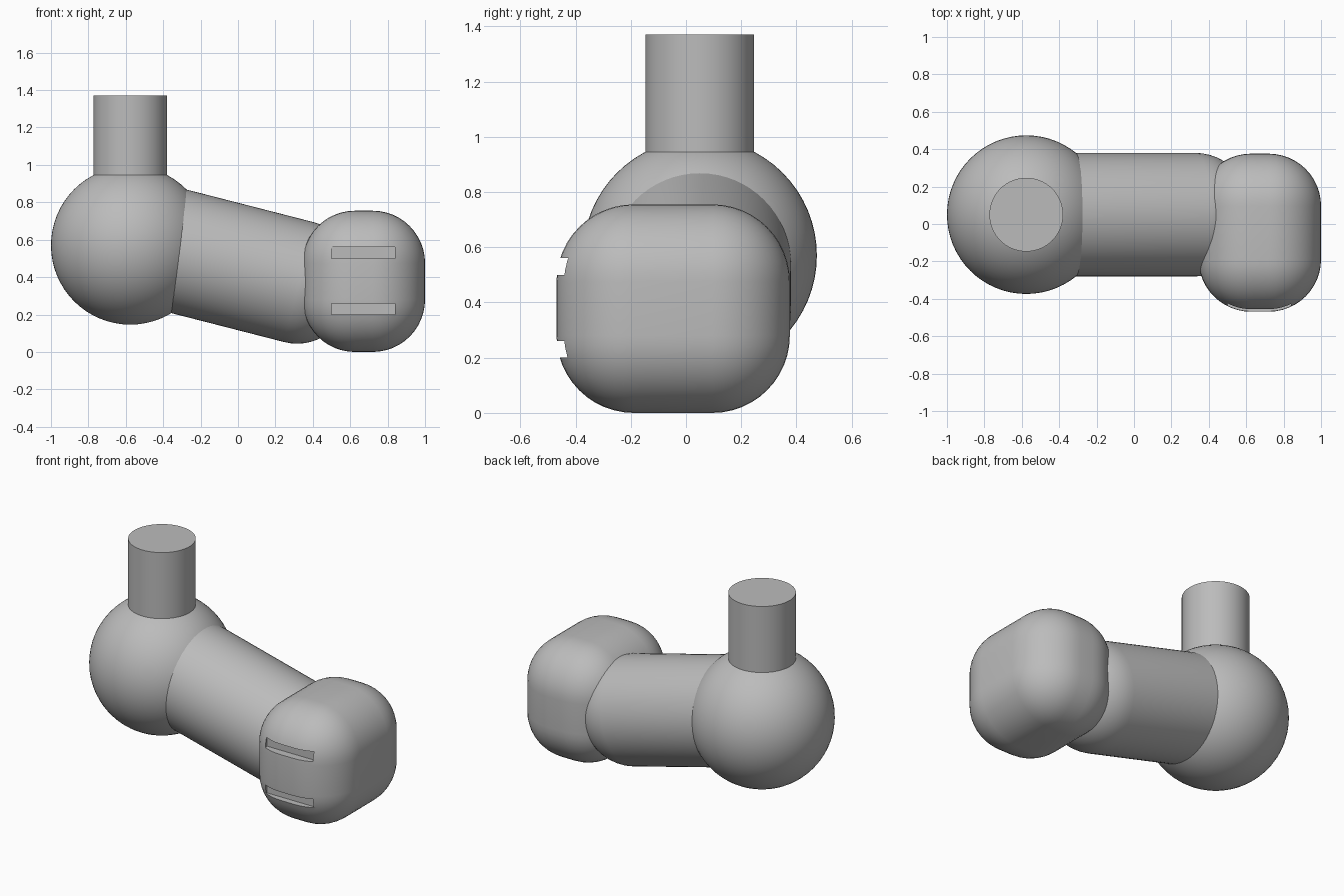
import bpy
import bmesh
import math
from mathutils import Matrix, Vector

cube = bpy.data.objects.get("Cube")
if cube:
    bpy.data.objects.remove(cube, do_unlink=True)

grey = bpy.data.materials.new("plain grey")
grey.use_nodes = True
grey.diffuse_color = (0.5, 0.5, 0.5, 1)
grey.node_tree.nodes["Principled BSDF"].inputs["Base Color"].default_value = (0.5, 0.5, 0.5, 1)


def add_part(name, bm, matrix):
    """Turn a bmesh into a placed object with the grey material."""
    bm.transform(matrix)
    mesh = bpy.data.meshes.new(name)
    bm.to_mesh(mesh)
    bm.free()
    mesh.materials.append(grey)
    obj = bpy.data.objects.new(name, mesh)
    bpy.context.collection.objects.link(obj)
    return obj


def smooth(obj):
    bpy.ops.object.select_all(action='DESELECT')
    obj.select_set(True)
    bpy.context.view_layer.objects.active = obj
    bpy.ops.object.shade_smooth_by_angle(angle=math.radians(30))


def cylinder(radius, length, end_round=0.0):
    """Upright cylinder from z = 0, its top rim optionally rounded."""
    bm = bmesh.new()
    bmesh.ops.create_cone(bm, cap_ends=True, segments=64, radius1=radius, radius2=radius,
                          depth=length, matrix=Matrix.Translation((0, 0, length / 2)))
    if end_round:
        rim = [e for e in bm.edges if all(v.co.z > length / 2 for v in e.verts)]
        bmesh.ops.bevel(bm, geom=rim, offset=end_round, segments=12, profile=0.5, affect='EDGES')
    return bm


def box(size):
    bm = bmesh.new()
    bmesh.ops.create_cube(bm, size=1, matrix=Matrix.Diagonal((*size, 1)))
    return bm


joint_centre = Vector((-0.576, 0.05, 0.57))

# Ball joint
bm = bmesh.new()
bmesh.ops.create_uvsphere(bm, u_segments=64, v_segments=32, radius=0.424)
smooth(add_part("ball_joint", bm, Matrix.Translation(joint_centre)))

# Upright stem
smooth(add_part("stem", cylinder(0.197, 0.8),
                Matrix.Translation(joint_centre)))

# Sloping arm with a rounded far end
arm_start, arm_end = Vector((-0.5, 0.05, 0.585)), Vector((0.6, 0.05, 0.303))
axis = arm_end - arm_start
turn = axis.to_track_quat('Z', 'Y').to_matrix().to_4x4()
smooth(add_part("arm", cylinder(0.33, axis.length, 0.28),
                Matrix.Translation(arm_start) @ turn))

# Rounded head
bm = box((0.655, 0.845, 0.755))
bmesh.ops.bevel(bm, geom=bm.edges[:], offset=0.28, segments=12, profile=0.5, affect='EDGES')
head = add_part("head", bm, Matrix.Translation((0.6725, -0.0465, 0.3775)))

# Two slots cut into the front of the head
cutters = []
for height in (0.23, 0.53):
    cutter = add_part("slot_cutter", box((0.34, 0.2, 0.06)),
                      Matrix.Translation((0.67, -0.517, height)))
    cutter.hide_render = True
    cut = head.modifiers.new("slot", 'BOOLEAN')
    cut.operation = 'DIFFERENCE'
    cut.solver = 'EXACT'
    cut.object = cutter
    cutters.append(cutter)

bpy.context.view_layer.objects.active = head
for modifier in list(head.modifiers):
    bpy.ops.object.modifier_apply(modifier=modifier.name)
for cutter in cutters:
    bpy.data.objects.remove(cutter, do_unlink=True)
smooth(head)
